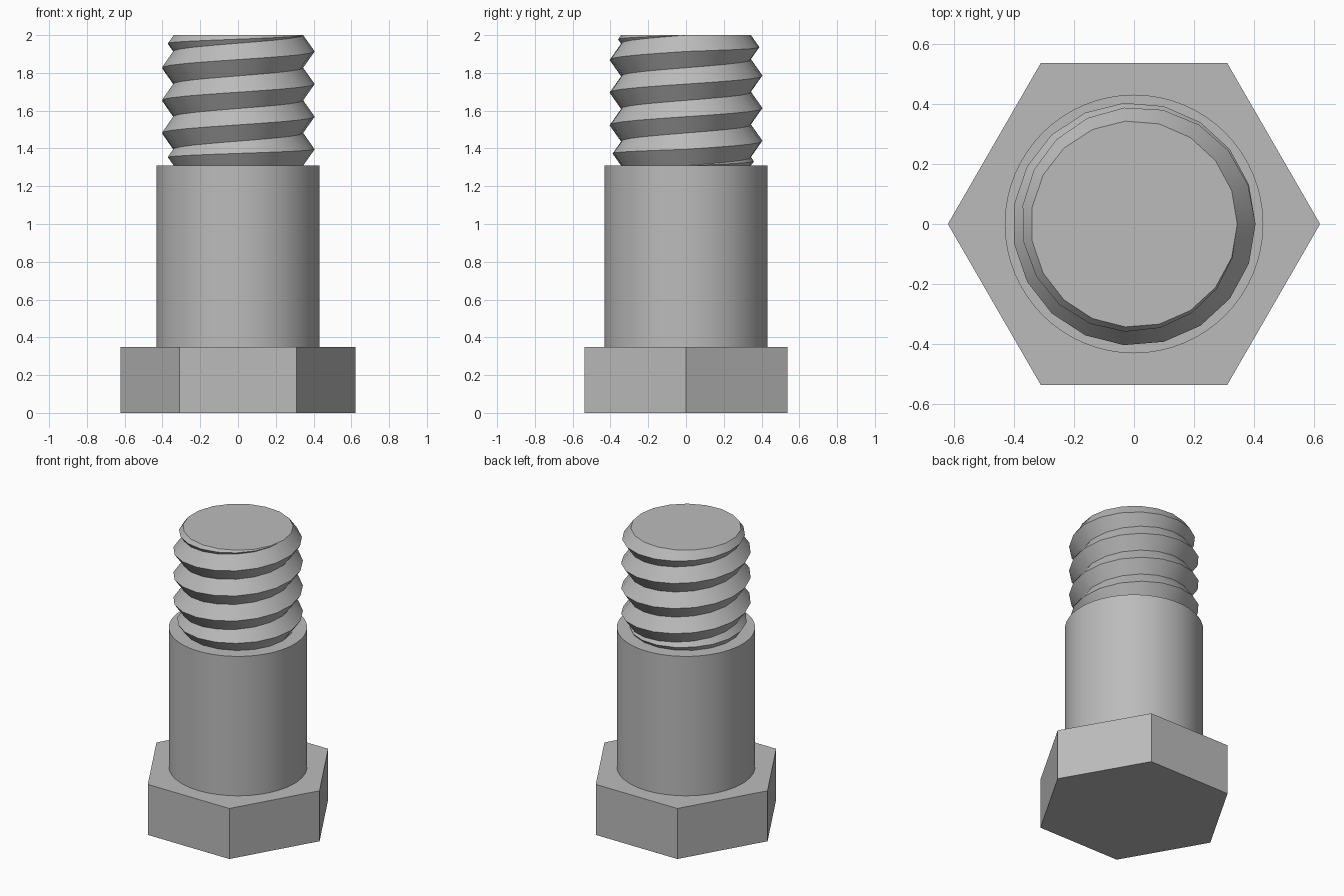
import bpy
import bmesh
from math import cos, sin, tau, radians

cube = bpy.data.objects.get("Cube")
if cube:
    bpy.data.objects.remove(cube, do_unlink=True)

# Main sizes
HEAD_TOP, SHANK_TOP, TOP = 0.348, 1.309, 2.0
HEAD_R, SHANK_R, ROOT_R, CREST_R = 0.622, 0.432, 0.345, 0.406
TURNS, SIDES = 4, 19
PITCH = (TOP - SHANK_TOP) / TURNS

steel = bpy.data.materials.new("grey_steel")
steel.use_nodes = True
colour = (0.5, 0.5, 0.5, 1)
steel.diffuse_color = colour
steel.node_tree.nodes["Principled BSDF"].inputs["Base Color"].default_value = colour


def finish(obj, name):
    obj.name = obj.data.name = name
    obj.data.materials.append(steel)
    bpy.ops.object.select_all(action="DESELECT")
    obj.select_set(True)
    bpy.context.view_layer.objects.active = obj
    bpy.ops.object.shade_smooth_by_angle(angle=radians(30))


def prism(name, sides, radius, bottom, top):
    bm = bmesh.new()
    rings = [[bm.verts.new((radius * cos(tau * i / sides), radius * sin(tau * i / sides), z))
              for i in range(sides)] for z in (bottom, top)]
    bm.faces.new(rings[0][::-1])
    bm.faces.new(rings[1])
    for i in range(sides):
        j = (i + 1) % sides
        bm.faces.new((rings[0][i], rings[0][j], rings[1][j], rings[1][i]))
    make_object(bm, name)


def make_object(bm, name):
    mesh = bpy.data.meshes.new(name)
    bm.to_mesh(mesh)
    bm.free()
    obj = bpy.data.objects.new(name, mesh)
    bpy.context.collection.objects.link(obj)
    finish(obj, name)


# Hexagonal head and plain shank
prism("hex_head", 6, HEAD_R, 0, HEAD_TOP)
prism("shank", 64, SHANK_R, HEAD_TOP, SHANK_TOP)

# Right-handed thread: one zigzag column per angle, fading out at both ends
bm = bmesh.new()
columns = []
for i in range(SIDES + 1):
    t = i / SIDES
    roots = [SHANK_TOP] + [SHANK_TOP + PITCH * (k + t) for k in range(TURNS)] + [TOP]
    profile = [(ROOT_R, roots[0])]
    for low, high in zip(roots, roots[1:]):
        fade = (high - low) / PITCH
        profile += [(ROOT_R + (CREST_R - ROOT_R) * fade, (low + high) / 2), (ROOT_R, high)]
    a = tau * (i % SIDES) / SIDES
    columns.append([bm.verts.new((r * cos(a), r * sin(a), z)) for r, z in profile])
for left, right in zip(columns, columns[1:]):
    for k in range(len(left) - 1):
        bm.faces.new((left[k], right[k], right[k + 1], left[k + 1]))
bm.faces.new([c[-1] for c in columns[:-1]])
bm.faces.new([c[0] for c in reversed(columns[:-1])])
bmesh.ops.remove_doubles(bm, verts=bm.verts[:], dist=0.0001)
bmesh.ops.recalc_face_normals(bm, faces=bm.faces[:])
make_object(bm, "thread")
